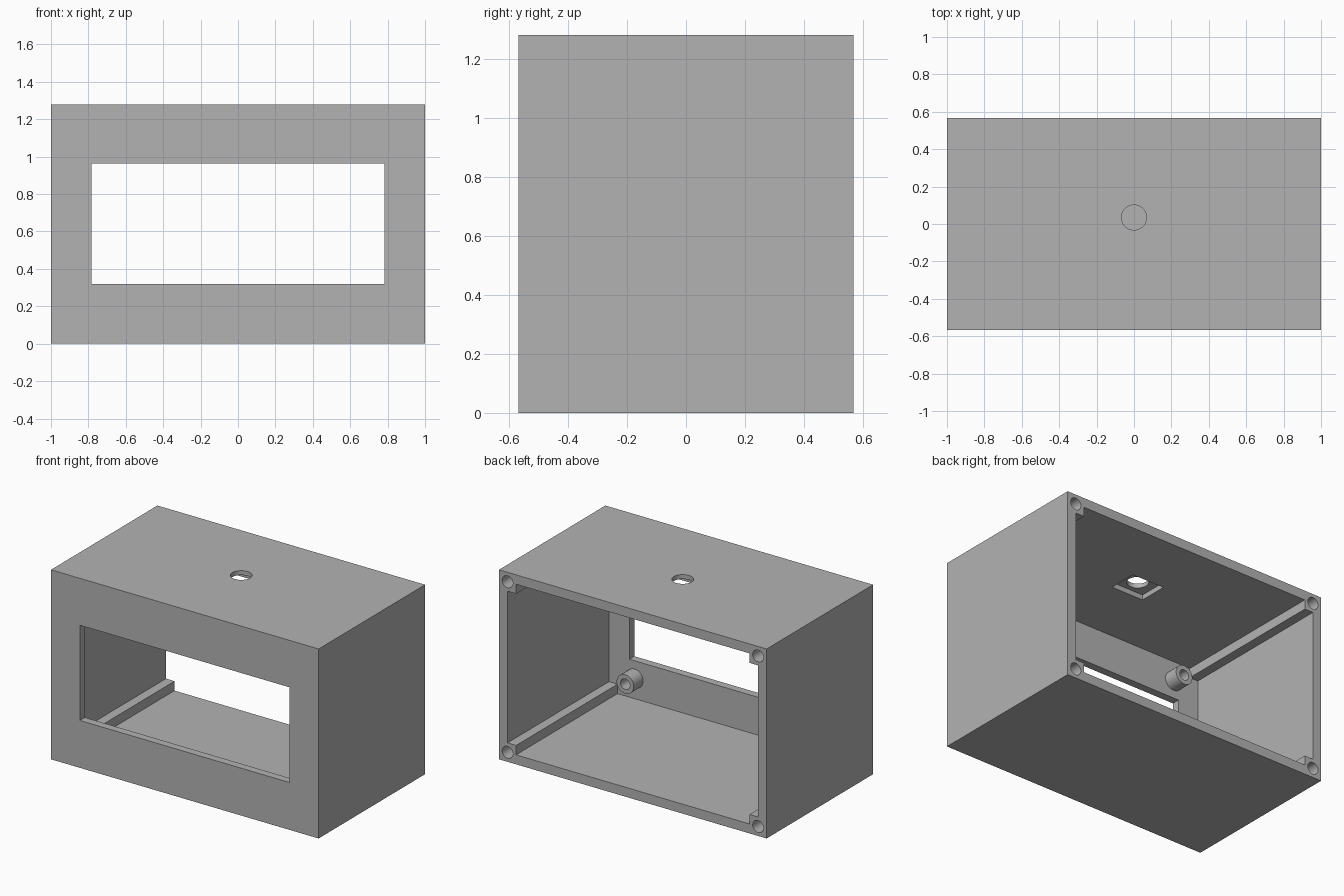
import bpy, bmesh, math
from mathutils import Vector

cube = bpy.data.objects.get("Cube")
if cube:
    bpy.data.objects.remove(cube, do_unlink=True)

# Overall sizes
W, D, H = 1.0, 0.568, 1.28          # half width, half depth, height
WALL, FRONT, POST = 0.064, 0.053, 0.128
INNER_Y = -D + FRONT

grey = bpy.data.materials.new("plain_grey")
grey.use_nodes = True
grey.diffuse_color = (0.45, 0.45, 0.45, 1)
grey.node_tree.nodes["Principled BSDF"].inputs["Base Color"].default_value = (0.45, 0.45, 0.45, 1)


def prism(name, outline, start, depth):
    """Extrude a closed outline of 3D points along a vector."""
    bm = bmesh.new()
    face = bm.faces.new([bm.verts.new(Vector(p) + Vector(start)) for p in outline])
    ext = bmesh.ops.extrude_face_region(bm, geom=[face])["geom"]
    bmesh.ops.translate(bm, vec=depth, verts=[v for v in ext if isinstance(v, bmesh.types.BMVert)])
    bmesh.ops.recalc_face_normals(bm, faces=bm.faces)
    mesh = bpy.data.meshes.new(name)
    bm.to_mesh(mesh)
    bm.free()
    mesh.materials.append(grey)
    obj = bpy.data.objects.new(name, mesh)
    bpy.context.collection.objects.link(obj)
    return obj


def box(name, lo, hi):
    outline = [(lo[0], lo[1], 0), (hi[0], lo[1], 0), (hi[0], hi[1], 0), (lo[0], hi[1], 0)]
    return prism(name, outline, (0, 0, lo[2]), (0, 0, hi[2] - lo[2]))


def rod(name, x, z, y0, y1, radius, sides=48):
    """Cylinder lying along y."""
    angles = [2 * math.pi * i / sides for i in range(sides)]
    outline = [(radius * math.cos(a), 0, radius * math.sin(a)) for a in angles]
    return prism(name, outline, (x, y0, z), (0, y1 - y0, 0))


def combine(target, tool, operation):
    """Apply a boolean and remove the tool."""
    mod = target.modifiers.new(operation, 'BOOLEAN')
    mod.operation, mod.solver, mod.object = operation, 'EXACT', tool
    bpy.context.view_layer.objects.active = target
    bpy.ops.object.modifier_apply(modifier=mod.name)
    bpy.data.objects.remove(tool, do_unlink=True)


# Outer block
case = box("enclosure_case", (-W, -D, 0), (W, D, H))

# Cavity open at the back, notched so a square post stays in each corner
ax, bx = W - WALL, W - POST
az, bz = H / 2 - WALL, H / 2 - POST
outline = []
for sx, sz in ((1, 1), (-1, 1), (-1, -1), (1, -1)):
    corner = [(sx * ax, 0, sz * bz), (sx * bx, 0, sz * bz), (sx * bx, 0, sz * az)]
    outline += corner if sx * sz > 0 else corner[::-1]
cavity = prism("cavity_cutter", outline, (0, INNER_Y, H / 2), (0, 2 * D, 0))
combine(case, cavity, 'DIFFERENCE')

# Display window through the front wall
window = box("window_cutter", (-0.784, -D - 0.1, 0.32), (0.784, INNER_Y + 0.1, 0.963))
combine(case, window, 'DIFFERENCE')

# Corner screw holes, and hollow mounting bosses behind the front wall
for sx in (-1, 1):
    for sz in (-1, 1):
        hole = rod("screw_cutter", sx * (W - WALL), H / 2 + sz * (H / 2 - WALL), D - 0.35, D + 0.1, 0.04)
        combine(case, hole, 'DIFFERENCE')
        x, z = sx * 0.745, H / 2 + sz * 0.44
        combine(case, rod("boss", x, z, INNER_Y - 0.02, INNER_Y + 0.1, 0.064), 'UNION')
        combine(case, rod("boss_cutter", x, z, INNER_Y, INNER_Y + 0.2, 0.035), 'DIFFERENCE')

# Button opening in the top: square pocket inside, round hole through
pocket = box("pocket_cutter", (-0.12, -0.063, H - 0.2), (0.12, 0.133, H - 0.03))
combine(case, pocket, 'DIFFERENCE')
ring = [2 * math.pi * i / 48 for i in range(48)]
button = prism("button_cutter", [(0.067 * math.cos(a), 0.067 * math.sin(a), 0) for a in ring],
               (0, 0.035, H - 0.1), (0, 0, 0.2))
combine(case, button, 'DIFFERENCE')

# Smooth round holes, keep edges crisp
bpy.ops.object.select_all(action='DESELECT')
case.select_set(True)
bpy.context.view_layer.objects.active = case
bpy.ops.object.shade_smooth_by_angle(angle=math.radians(30))
